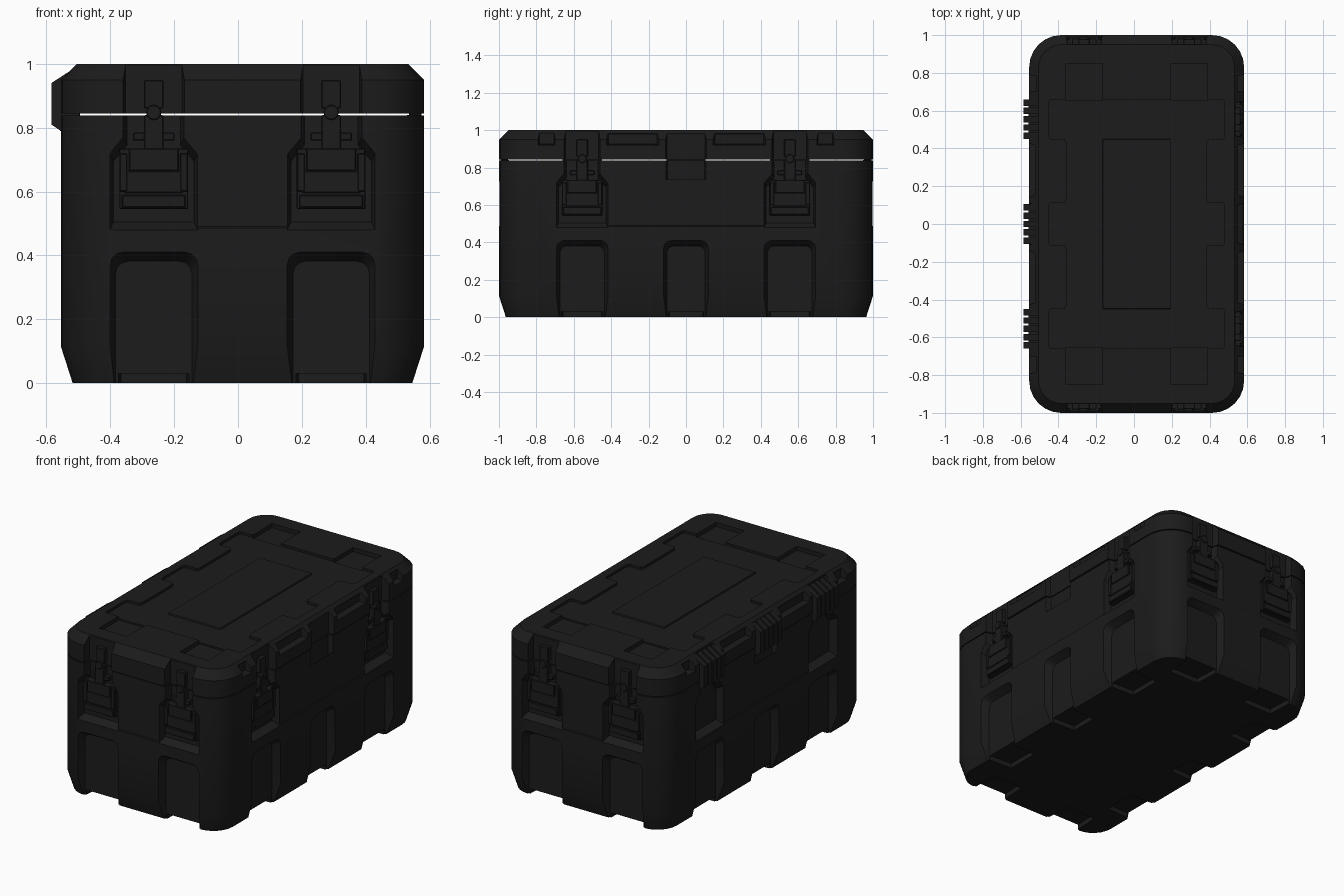
import bpy, bmesh, math
from mathutils import Matrix, Vector

if "Cube" in bpy.data.objects:
    bpy.data.objects.remove(bpy.data.objects["Cube"])

CX, HX, HY, R = 0.014, 0.569, 1.0, 0.17

black = bpy.data.materials.new("matte black plastic")
black.use_nodes = True
black.diffuse_color = (0.0113, 0.0113, 0.0113, 1)
black.node_tree.nodes["Principled BSDF"].inputs["Base Color"].default_value = black.diffuse_color


def side_frame(nx, ny):
    """Local axes: along the wall, depth into the wall, up."""
    m = Matrix.Identity(4)
    m.col[0] = (-ny, nx, 0, 0)
    m.col[1] = (-nx, -ny, 0, 0)
    m.col[3] = (CX + nx * HX, ny * HY, 0, 1)
    return m


FRONT, BACK = side_frame(0, -1), side_frame(0, 1)
RIGHT, LEFT = side_frame(1, 0), side_frame(-1, 0)
ENDS, SIDES = (FRONT, BACK), (RIGHT, LEFT)


def loft(bm, rings):
    """Solid through rings of equal length, capped at both ends."""
    vs = [[bm.verts.new(p) for p in ring] for ring in rings]
    n = len(vs[0])
    for a, b in zip(vs, vs[1:]):
        for i in range(n):
            bm.faces.new((a[i], a[(i + 1) % n], b[(i + 1) % n], b[i]))
    bm.faces.new(vs[0][::-1])
    bm.faces.new(vs[-1])


def rect(hw, z0, z1):
    return [(-hw, z0), (hw, z0), (hw, z1), (-hw, z1)]


def box(bm, m, u, hw, z0, z1, d0, d1):
    loft(bm, [[m @ Vector((u + a, d, z)) for a, z in rect(hw, z0, z1)] for d in (d0, d1)])


def finish(name, bm, bevel=0):
    bm.normal_update()
    bmesh.ops.recalc_face_normals(bm, faces=bm.faces)
    me = bpy.data.meshes.new(name)
    bm.to_mesh(me)
    bm.free()
    me.materials.append(black)
    ob = bpy.data.objects.new(name, me)
    bpy.context.collection.objects.link(ob)
    if bevel:
        mod = ob.modifiers.new("soft edges", 'BEVEL')
        mod.width, mod.segments = bevel, 1
    return ob


def activate(ob):
    bpy.ops.object.select_all(action='DESELECT')
    ob.select_set(True)
    bpy.context.view_layer.objects.active = ob


def span(me):
    """Sum of the mesh's extents, zero when empty."""
    return sum(max(c) - min(c) for c in zip(*(v.co for v in me.vertices)))


def carve(ob, rings):
    """Subtract a lofted shape from ob, keeping its overall size."""
    bm = bmesh.new()
    loft(bm, rings)
    cutter = finish("cutter", bm)
    cutter.hide_render = True
    activate(ob)
    before = ob.data.copy()
    for solver in ('EXACT', 'MANIFOLD', 'FLOAT'):
        mod = ob.modifiers.new("cut", 'BOOLEAN')
        mod.operation, mod.solver, mod.object = 'DIFFERENCE', solver, cutter
        bpy.ops.object.modifier_apply(modifier=mod.name)
        if abs(span(ob.data) - span(before)) < 0.005:
            break
        ob.data = before.copy()
    bpy.data.objects.remove(cutter)


def pocket(ob, m, u, pts, depth, iu=0.012, iz=0.025, zc=0.6):
    """Cut a pocket into a wall, narrowing as it goes in."""
    sgn = lambda v: (v > 1e-6) - (v < -1e-6)
    carve(ob, [[m @ Vector((u + a - sgn(a) * iu * d / depth, d, z - sgn(z - zc) * iz * d / depth))
                for a, z in pts] for d in (-0.02, depth)])


def smooth(ob):
    activate(ob)
    bpy.ops.object.shade_smooth_by_angle(angle=math.radians(30))


def shell(name, levels):
    """Rounded box from (height, inset) levels."""
    bm = bmesh.new()
    rings = []
    for z, inset in levels:
        ring = []
        for q, (sx, sy) in enumerate([(1, 1), (-1, 1), (-1, -1), (1, -1)]):
            for i in range(7):
                a = math.radians(90 * q + 15 * i)
                ring.append((CX + sx * (HX - R) + (R - inset) * math.cos(a),
                             sy * (HY - R) + (R - inset) * math.sin(a), z))
        rings.append(ring)
    loft(bm, rings)
    return finish(name, bm)


def arch(hw, top, r=0.04):
    right = [(hw, -0.05)] + [(hw - r + r * math.cos(a), top - r + r * math.sin(a))
                             for a in (0, math.pi / 6, math.pi / 3, math.pi / 2)]
    return right + [(-x, z) for x, z in reversed(right)]


END_U, SIDE_U = (-0.278, 0.278), (-0.555, 0.555)
latch_spots = [(m, u) for m in ENDS for u in END_U] + [(m, u) for m in SIDES for u in SIDE_U]
foot_spots = [(m, u, 0.138) for m, u in latch_spots] + [(m, 0, 0.12) for m in SIDES]

# Lower case with shallow wall panels
body = shell("case_body", [(0, 0.037), (0.115, 0), (0.838, 0)])
for m, hw in [(FRONT, 0.3), (BACK, 0.3), (RIGHT, 0.6), (LEFT, 0.6)]:
    pocket(body, m, 0, rect(hw, 0.486, 0.9), 0.005, 0, 0.004)

# Latch and hinge pockets in the case
half = [(0.138, 0.48), (0.138, 0.72), (0.096, 0.77), (0.096, 0.9)]
for m, u in latch_spots:
    pocket(body, m, u, half + [(-x, z) for x, z in reversed(half)], 0.048)
for m in SIDES:
    pocket(body, m, 0, rect(0.11, 0.74, 0.9), 0.032)

# Lower arched pockets with notches between the feet
for m, u, hw in foot_spots:
    pocket(body, m, u, arch(hw, 0.41), 0.046, 0.018, 0.028, 0)
    pocket(body, m, u, rect(hw - 0.025, -0.08, 0.03), 0.2, 0.01, 0, 0)
smooth(body)

# Lid with slots for latches, hinges and hand grips
lid = shell("lid", [(0.844, 0), (0.95, 0), (1.0, 0.05)])
for m, u in latch_spots:
    pocket(lid, m, u, rect(0.096, 0.8, 1.1), 0.046, 0.008, 0)
for m in SIDES:
    pocket(lid, m, 0, rect(0.11, 0.8, 1.1), 0.032, 0.008, 0)
    for s in (-1, 1):
        pocket(lid, m, s * 0.285, rect(0.14, 0.92, 0.985), 0.04, 0.01, 0.005, 0.95)
        pocket(lid, m, s * 0.745, rect(0.045, 0.92, 0.99), 0.04, 0.006, 0.005, 0.95)

# Stacking recess in the lid top
quarter = [(0.465, 0.1), (0.455, 0.115), (0.38, 0.115), (0.37, 0.13), (0.37, 0.43),
           (0.38, 0.45), (0.455, 0.45), (0.465, 0.465), (0.465, 0.65), (0.455, 0.66)]
top = quarter + [(-x, y) for x, y in reversed(quarter)]
outline = top + [(-x, -y) for x, y in top]
carve(lid, [[(CX + x, y, z) for x, y in outline] for z in (0.985, 1.05)])
for u in END_U:
    for s in (-1, 1):
        carve(lid, [[(CX + u + a, s * y, z) for a, y in rect(0.097, 0.655, 0.85)] for z in (0.975, 1.05)])
smooth(lid)

bm = bmesh.new()
loft(bm, [[(CX + x, y, z) for x, y in rect(w, -w - 0.27, w + 0.27)] for z, w in ((0.98, 0.182), (0.993, 0.178))])
finish("lid_center_panel", bm)

# Latches on the two ends and the right side
for i, (m, u) in enumerate(s for s in latch_spots if s[0] is not LEFT):
    bm = bmesh.new()
    for hw, z0, z1, d in [(0.108, 0.545, 0.735, 0.02), (0.1, 0.55, 0.59, 0.008),
                          (0.092, 0.595, 0.665, 0.012), (0.078, 0.665, 0.735, 0.008),
                          (0.065, 0.76, 0.785, 0.018), (0.03, 0.73, 0.84, 0.014),
                          (0.03, 0.86, 0.95, 0.02)]:
        box(bm, m, u, hw, z0, z1, d, 0.055)
    for s in (-1, 1):
        box(bm, m, u + s * 0.095, 0.012, 0.6, 0.72, 0.01, 0.05)
    turn = Matrix.Rotation(math.pi / 2, 4, 'X')
    bmesh.ops.create_cone(bm, cap_ends=True, segments=12, radius1=0.024, radius2=0.024, depth=0.04,
                          matrix=m @ Matrix.Translation((u, 0.028, 0.848)) @ turn)
    finish(f"latch_{i + 1}", bm, bevel=0.003)

# Hinges on the left side, each with five knuckles
profile = [(0.055, 0.995), (-0.03, 0.94), (-0.03, 0.81), (0.0, 0.79), (0.06, 0.79)]
for i, u in enumerate((-0.555, 0, 0.555)):
    bm = bmesh.new()
    box(bm, LEFT, u, 0.09, 0.79, 0.95, -0.003, 0.06)
    for k in range(-2, 3):
        c = u + k * 0.044
        loft(bm, [[LEFT @ Vector((c + e, d, z)) for d, z in profile] for e in (-0.017, 0.017)])
    finish(f"hinge_{i + 1}", bm)
